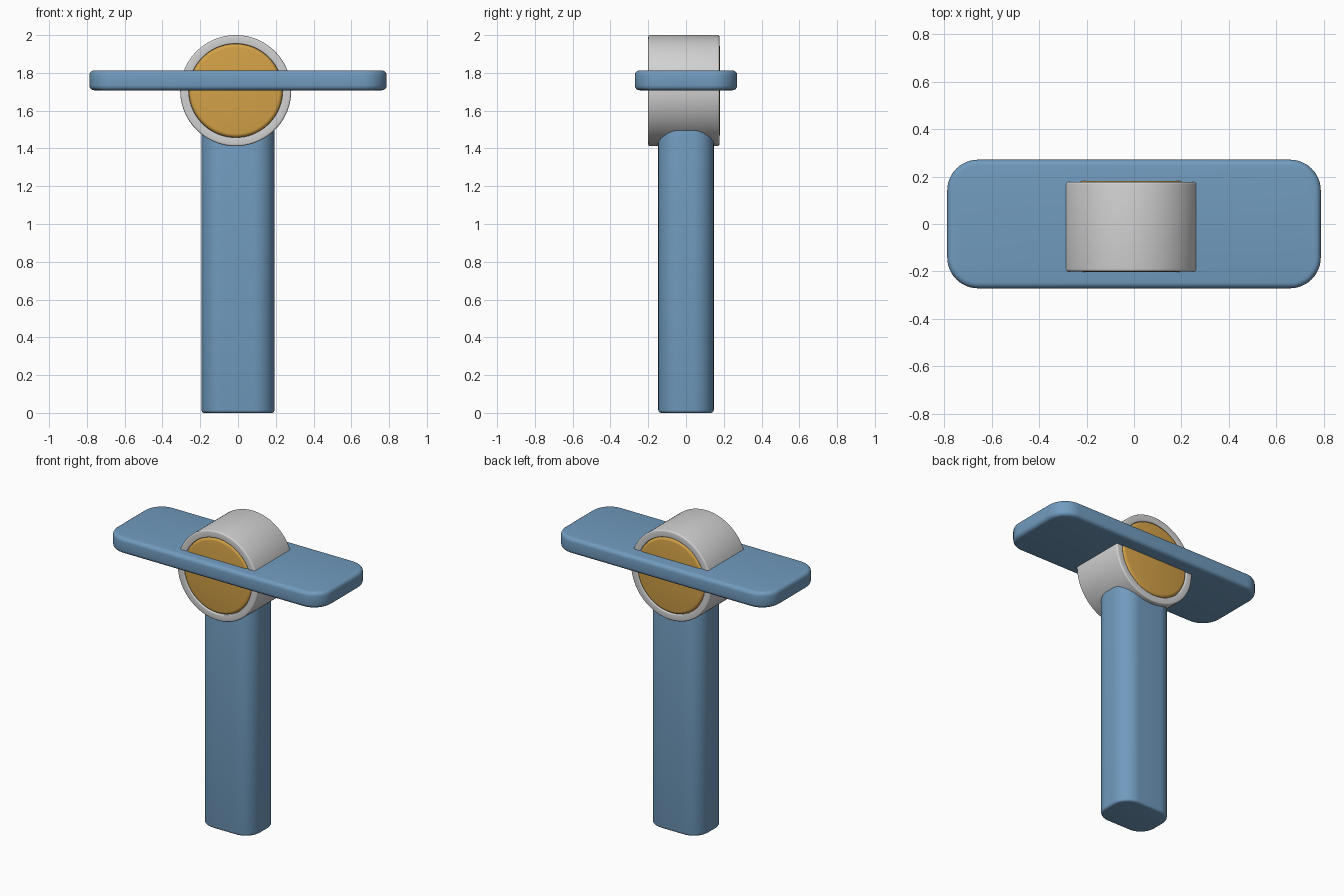
import bpy, bmesh, math

if "Cube" in bpy.data.objects:
    bpy.data.objects.remove(bpy.data.objects["Cube"])


def material(name, rgb):
    m = bpy.data.materials.new(name)
    m.diffuse_color = (*rgb, 1)
    m.use_nodes = True
    m.node_tree.nodes["Principled BSDF"].inputs["Base Color"].default_value = m.diffuse_color
    return m


BLUE = material("steel blue", (0.165, 0.33, 0.52))
GREY = material("light grey", (0.64, 0.64, 0.64))
GOLD = material("warm gold", (0.66, 0.36, 0.065))


def finish(bm, name, mat):
    bmesh.ops.recalc_face_normals(bm, faces=bm.faces)
    me = bpy.data.meshes.new(name)
    bm.to_mesh(me)
    bm.free()
    me.materials.append(mat)
    ob = bpy.data.objects.new(name, me)
    bpy.context.collection.objects.link(ob)
    bpy.ops.object.select_all(action='DESELECT')
    ob.select_set(True)
    bpy.context.view_layer.objects.active = ob
    bpy.ops.object.shade_smooth_by_angle(angle=math.radians(35))
    return ob


def rounded_slab(name, mat, hx, hy, z0, z1, radius, bevel, n=12):
    """Rounded rectangle in plan, extruded upwards, with softened rims."""
    bm = bmesh.new()
    verts = []
    for k, (sx, sy) in enumerate(((1, 1), (-1, 1), (-1, -1), (1, -1))):
        for i in range(n + 1):
            a = math.pi / 2 * (k + i / n)
            verts.append(bm.verts.new((sx * (hx - radius) + radius * math.cos(a),
                                       sy * (hy - radius) + radius * math.sin(a), z0)))
    base = bm.faces.new(verts)
    ext = bmesh.ops.extrude_face_region(bm, geom=[base])
    top = [g for g in ext["geom"] if isinstance(g, bmesh.types.BMVert)]
    bmesh.ops.translate(bm, verts=top, vec=(0, 0, z1 - z0))
    bm.normal_update()
    # bottom and top rims only
    rims = [e for e in bm.edges if abs(e.verts[0].co.z - e.verts[1].co.z) < 1e-6]
    bmesh.ops.bevel(bm, geom=rims, offset=bevel, segments=4, profile=0.5, affect='EDGES')
    return finish(bm, name, mat)


def soft_corner(r, y, dr, dy, b, n=4):
    """Quarter-round from (r, y+dy*b) to (r+dr*b, y) in the radius/length plane."""
    return [(r + dr * b * (1 - math.cos(t)), y + dy * b * (1 - math.sin(t)))
            for t in (math.pi / 2 * i / n for i in range(n + 1))]


def lathe_y(name, mat, profile, closed, cx=-0.012, cz=1.706, n=96):
    """Spin a (radius, y) profile about the y direction."""
    bm = bmesh.new()
    rings = []
    for r, y in profile:
        rings.append([bm.verts.new((cx + r * math.cos(2 * math.pi * i / n), y,
                                    cz + r * math.sin(2 * math.pi * i / n))) for i in range(n)])
    pairs = list(zip(rings, rings[1:]))
    if closed:
        pairs.append((rings[-1], rings[0]))
    else:
        bm.faces.new(rings[0])
        bm.faces.new(rings[-1])
    for a, b in pairs:
        for i in range(n):
            j = (i + 1) % n
            bm.faces.new((a[i], a[j], b[j], b[i]))
    return finish(bm, name, mat)


# upright handle and crossing plate
rounded_slab("handle", BLUE, 0.193, 0.147, 0.0, 1.66, 0.11, 0.015)
rounded_slab("cross_plate", BLUE, 0.787, 0.271, 1.708, 1.813, 0.13, 0.025)

# grey sleeve around the drum
F, B, RO, RI = -0.2, 0.177, 0.294, 0.248
sleeve = (soft_corner(RO, F, -1, 1, 0.01)[::-1] + soft_corner(RO, B, -1, -1, 0.01)
          + soft_corner(RI, B, 1, -1, 0.006)[::-1] + soft_corner(RI, F, 1, 1, 0.006))
lathe_y("sleeve", GREY, sleeve, True)

# gold drum inside, showing at both ends
drum = (soft_corner(RI, F - 0.002, -1, 1, 0.02)[::-1]
        + soft_corner(RI, B + 0.004, -1, -1, 0.02))
lathe_y("drum", GOLD, drum, False)
